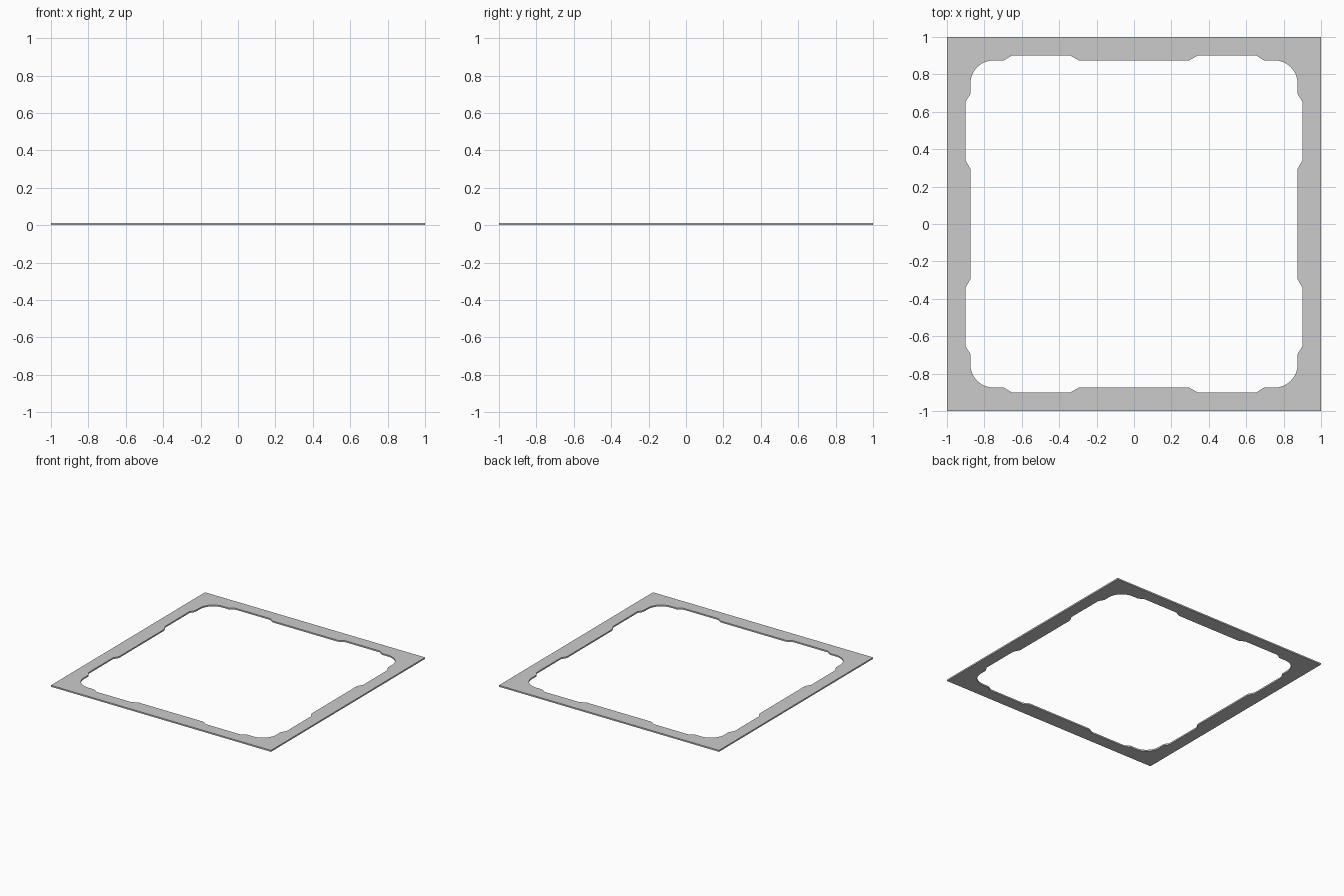
import bpy, bmesh
from math import sin, cos, pi

if "Cube" in bpy.data.objects:
    bpy.data.objects.remove(bpy.data.objects["Cube"])

THICK = 0.012      # plate thickness
EDGE = 0.875       # half width of the opening
NOTCH = 0.90       # half width at the shallow recesses
R = 0.125          # opening corner radius
STEPS = 12         # segments per rounded corner

# One side of the opening (right side, bottom to top) followed by its rounded corner
side = [(EDGE, -0.695), (NOTCH, -0.655), (NOTCH, -0.34), (EDGE, -0.295),
        (EDGE, 0.295), (NOTCH, 0.34), (NOTCH, 0.655), (EDGE, 0.695)]
c = EDGE - R
side += [(c + R * cos(pi / 2 * i / STEPS), c + R * sin(pi / 2 * i / STEPS))
         for i in range(STEPS + 1)]


def quarter_turns(points):
    """Repeat a run of points around the four sides."""
    out = []
    for _ in range(4):
        out += points
        points = [(-y, x) for x, y in points]
    return out


def add_loop(bm, points):
    verts = [bm.verts.new((x, y, 0)) for x, y in points]
    return [bm.edges.new((v, verts[(i + 1) % len(verts)])) for i, v in enumerate(verts)]


# Flat frame: square outline with the recessed opening, extruded to a thin plate
bm = bmesh.new()
edges = add_loop(bm, quarter_turns([(1, 1)])) + add_loop(bm, quarter_turns(side))
bmesh.ops.triangle_fill(bm, edges=edges, use_beauty=True, normal=(0, 0, 1))
ext = bmesh.ops.extrude_face_region(bm, geom=bm.faces[:], use_keep_orig=True)
top = [g for g in ext["geom"] if isinstance(g, bmesh.types.BMVert)]
bmesh.ops.translate(bm, verts=top, vec=(0, 0, THICK))
bmesh.ops.recalc_face_normals(bm, faces=bm.faces[:])

mesh = bpy.data.meshes.new("frame_plate")
bm.to_mesh(mesh)
bm.free()
frame = bpy.data.objects.new("frame_plate", mesh)
bpy.context.collection.objects.link(frame)

# Smooth rounded corners, sharp rims
bpy.context.view_layer.objects.active = frame
frame.select_set(True)
bpy.ops.object.shade_smooth_by_angle(angle=pi / 9)
